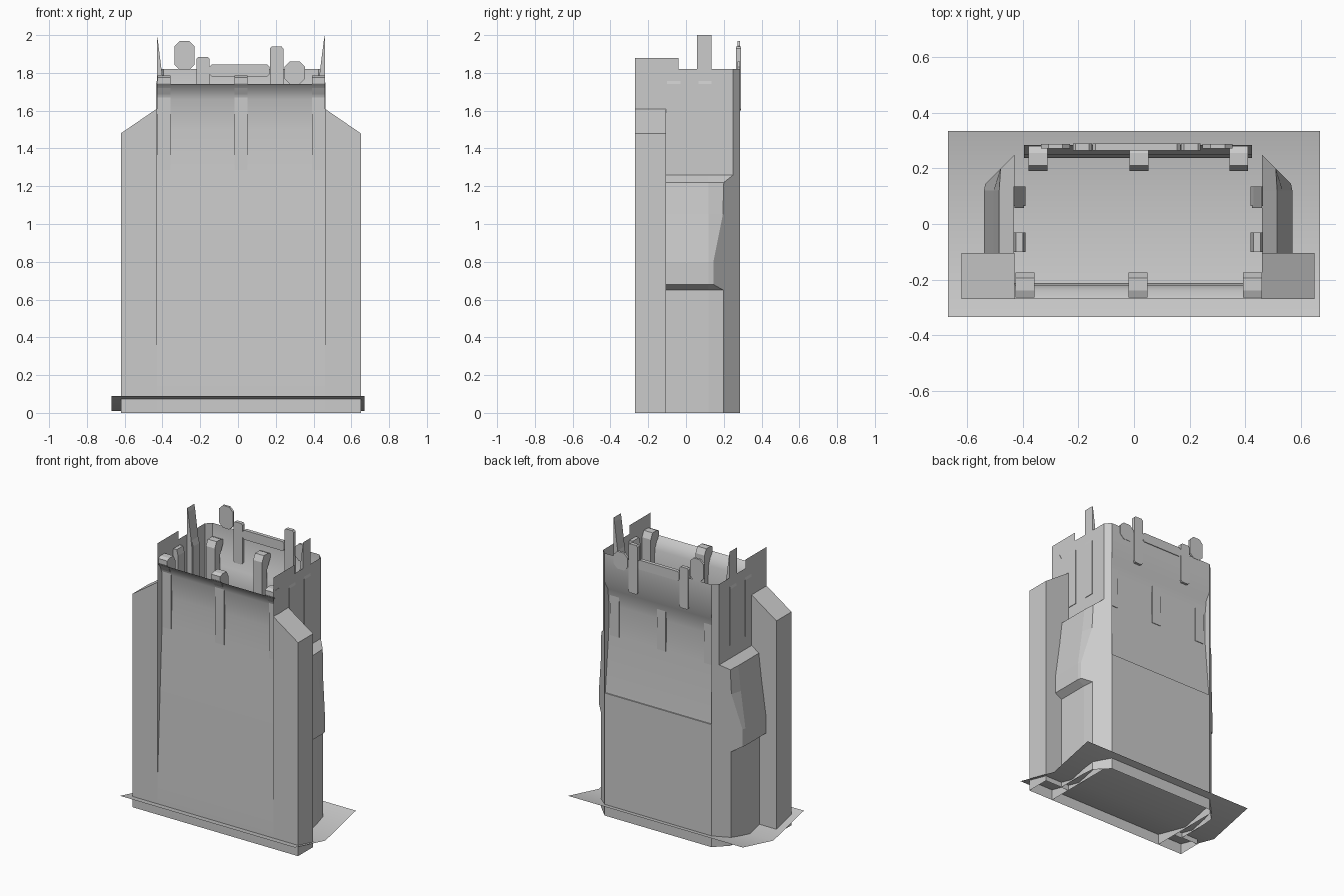
import bpy, bmesh, math

cube = bpy.data.objects.get("Cube")
if cube:
    bpy.data.objects.remove(cube, do_unlink=True)

GREY = (0.6, 0.6, 0.6, 1)
mat = bpy.data.materials.new("plain grey")
mat.use_nodes = True
mat.diffuse_color = GREY
mat.node_tree.nodes["Principled BSDF"].inputs["Base Color"].default_value = GREY

CX = 0.015            # centre line of the tower
BACK, FRONT = 0.285, -0.27
HALF = 0.445          # half width of the inner shaft


def finish(name, bm, smooth=False):
    bmesh.ops.remove_doubles(bm, verts=bm.verts, dist=0.0005)
    bmesh.ops.recalc_face_normals(bm, faces=bm.faces)
    me = bpy.data.meshes.new(name)
    bm.to_mesh(me)
    bm.free()
    me.materials.append(mat)
    ob = bpy.data.objects.new(name, me)
    bpy.context.collection.objects.link(ob)
    if smooth:
        bpy.ops.object.select_all(action="DESELECT")
        ob.select_set(True)
        bpy.context.view_layer.objects.active = ob
        bpy.ops.object.shade_smooth_by_angle(angle=math.radians(40))
    return ob


def loft(name, rings, closed=False, cap=False, smooth=False):
    """Skin consecutive rows of points; optionally cap the last row."""
    bm = bmesh.new()
    rows = [[bm.verts.new(p) for p in r] for r in rings]
    n = len(rows[0])
    for a, b in zip(rows, rows[1:]):
        for i in range(n if closed else n - 1):
            j = (i + 1) % n
            bm.faces.new((a[i], a[j], b[j], b[i]))
    if cap:
        bm.faces.new(rows[-1])
    return finish(name, bm, smooth)


def block(name, x0, x1, y0, y1, z0, z1, bevel=0):
    """Box whose outline, seen from the front, has cut corners."""
    b = bevel
    outline = [(x0 + b, z0), (x1 - b, z0), (x1, z0 + b), (x1, z1 - b),
               (x1 - b, z1), (x0 + b, z1), (x0, z1 - b), (x0, z0 + b)]
    if not b:
        outline = outline[::2]
    prism(name, [[(x, y, z) for x, z in outline] for y in (y0, y1)])


def prism(name, rings):
    bm = bmesh.new()
    a, b = [[bm.verts.new(p) for p in r] for r in rings]
    bm.faces.new(a)
    bm.faces.new(b)
    for i in range(len(a)):
        j = (i + 1) % len(a)
        bm.faces.new((a[i], a[j], b[j], b[i]))
    return finish(name, bm)


# folded base sheet
loft("base_sheet", [[(x, y, z) for y, z in ((-0.335, 0.09), (0, 0.01), (0.335, 0.09))]
                    for x in (-0.67, 0.67)], smooth=True)


# front and back walls, with shallow recess and cornice
def wall(name, half, profile):
    xs = (CX - half, CX + half)
    loft(name, [[(x, y, z) for y, z in profile] for x in xs], smooth=True)
    for x, side in zip(xs, ("right", "left")):
        bm = bmesh.new()
        bm.faces.new([bm.verts.new((x, y, z)) for y, z in profile])
        finish(name + "_cheek_" + side, bm)


wall("front_wall", HALF, [(FRONT, 0), (FRONT, 0.19), (-0.218, 1.3), (-0.212, 1.5),
                          (-0.22, 1.66), (-0.24, 1.71), (FRONT, 1.74)])
wall("back_wall", 0.41, [(BACK, 0), (BACK, 0.85), (0.277, 0.85), (0.24, 1.25), (0.237, 1.45),
                         (0.25, 1.56), (BACK, 1.62), (BACK, 1.82)])

for s, side in ((-1, "right"), (1, "left")):
    def X(d):
        return CX + s * d

    # stepped side wall and cut back corner
    bm = bmesh.new()
    bm.faces.new([bm.verts.new((X(HALF), y, z)) for y, z in (
        (FRONT, 0), (0.25, 0), (0.25, 1.82), (-0.04, 1.82), (-0.04, 1.88), (FRONT, 1.88))])
    finish("side_wall_" + side, bm)
    loft("corner_wall_" + side, [[(X(HALF), 0.25, z), (X(0.41), BACK, z)] for z in (0, 1.82)])

    # front wing with sloping top
    plan = ((HALF, FRONT, 1.61), (0.635, FRONT, 1.48), (0.635, -0.105, 1.48), (HALF, -0.105, 1.61))
    loft("wing_" + side, [[(X(d), y, 0) for d, y, _ in plan],
                          [(X(d), y, z) for d, y, z in plan]], closed=True, cap=True)

    # bulging side pod: height, outer reach, reach at the cut corner
    levels = ((0, 0.505, 0.497), (0.65, 0.505, 0.497), (0.68, 0.555, 0.55), (0.8, 0.555, 0.55),
              (1.05, 0.52, 0.5), (1.22, 0.5, 0.495), (1.26, 0.446, 0.445))
    loft("side_pod_" + side, [[(X(HALF), -0.11, z), (X(a), -0.11, z), (X(a), 0.12, z),
                               (X(b), 0.695 - b, z), (X(HALF), 0.25, z)]
                              for z, a, b in levels])

    # side ribs and tall tapering fin
    for y, part in ((-0.065, "front"), (0.1, "back")):
        outline = ((HALF + 0.004, 1.35), (HALF + 0.004, 1.74), (HALF - 0.005, 1.78),
                   (HALF - 0.03, 1.78), (HALF - 0.04, 1.74), (HALF - 0.04, 1.35))
        prism("side_rib_" + part + "_" + side,
              [[(X(d), y + w, z) for d, z in outline] for w in (-0.035, 0.035)])
    prism("tall_fin_" + side, [[(X(d), y, z) for d, z in (
        (HALF, 1.5), (HALF, 2.0), (HALF - 0.006, 1.97), (HALF - 0.035, 1.74), (HALF - 0.035, 1.5))]
        for y in (0.058, 0.135)])


# ribs standing through the front and back cornices
def ribs(name, xs, face, inward, recess, z_top):
    outline = ((recess, z_top - 0.5), (recess, z_top - 0.11), (0.005, z_top - 0.04),
               (0.005, z_top - 0.01), (0.03, z_top), (0.075, z_top), (0.095, z_top - 0.04),
               (0.095, z_top - 0.5))
    for i, x in enumerate(xs):
        prism(f"{name}_{i + 1}", [[(x + w, face + inward * d, z) for d, z in outline]
                                  for w in (-0.034, 0.034)])


ribs("front_rib", (-0.392, 0.015, 0.427), FRONT, 1, 0.046, 1.785)
ribs("back_rib", (-0.345, 0.018, 0.377), BACK, -1, 0.04, 1.74)

# fittings along the top of the back wall
block("back_rail", -0.15, 0.167, 0.265, 0.29, 1.78, 1.845, 0.012)
block("short_post", -0.22, -0.152, 0.265, 0.29, 1.6, 1.885, 0.01)
block("long_post", 0.17, 0.24, 0.265, 0.29, 1.6, 1.94, 0.01)
block("high_plate", -0.335, -0.23, 0.272, 0.287, 1.815, 1.97, 0.028)
block("low_plate", 0.247, 0.355, 0.272, 0.287, 1.74, 1.86, 0.028)
